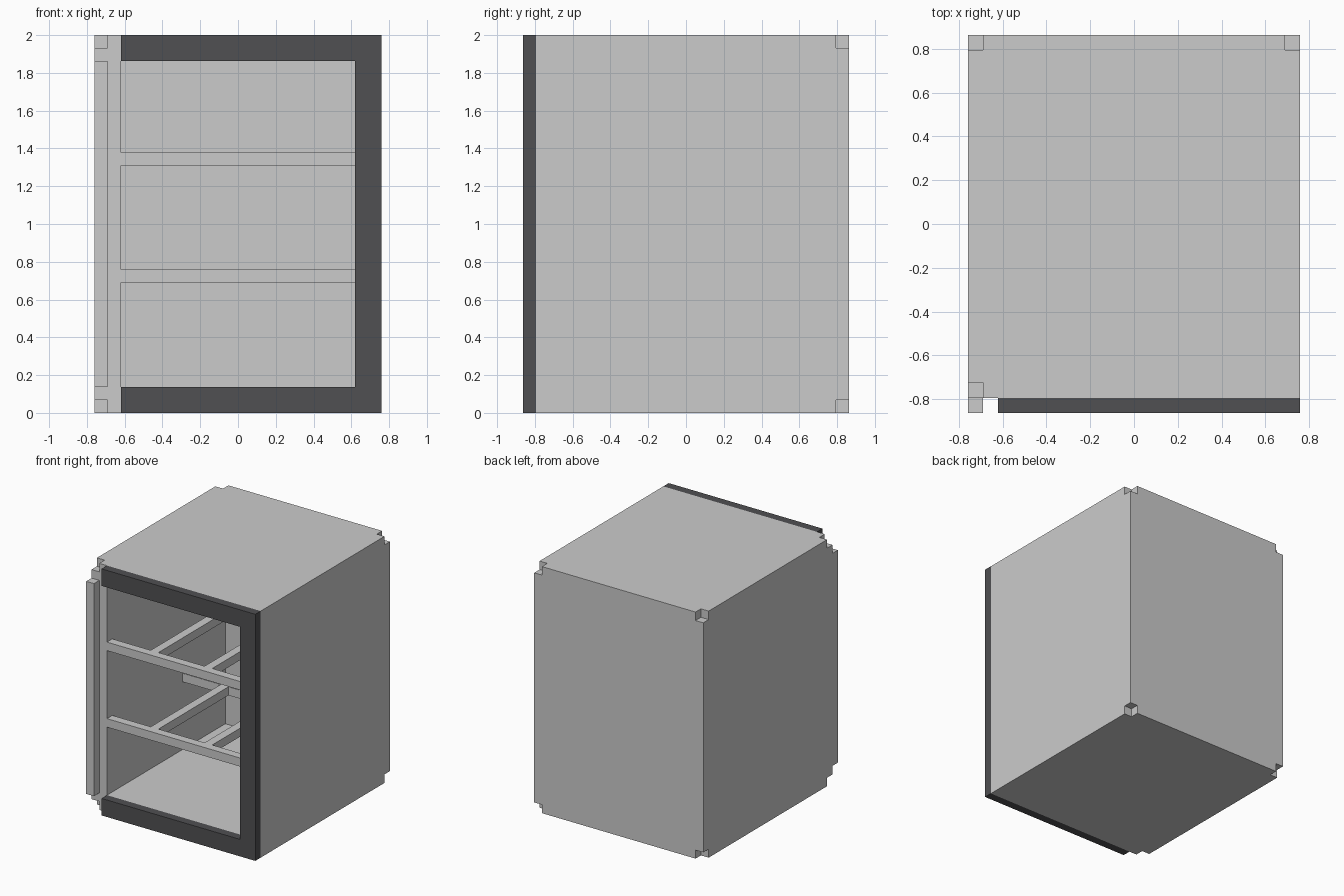
import bpy, bmesh
from mathutils import Vector, Matrix

if "Cube" in bpy.data.objects:
    bpy.data.objects.remove(bpy.data.objects["Cube"])

U = 2 / 29                      # block size: the model is 22 x 25 x 29 blocks
ORIGIN = Vector((-11 * U, -12.5 * U, 0))


def add_boxes(name, boxes):
    """One object from boxes given as (min corner, max corner) in blocks."""
    bm = bmesh.new()
    for lo, hi in boxes:
        a, b = Vector(lo) * U + ORIGIN, Vector(hi) * U + ORIGIN
        size = b - a
        bmesh.ops.create_cube(bm, size=1, matrix=Matrix.Translation((a + b) / 2)
                              @ Matrix.Diagonal((size.x, size.y, size.z, 1)))
    mesh = bpy.data.meshes.new(name)
    bm.to_mesh(mesh)
    bm.free()
    obj = bpy.data.objects.new(name, mesh)
    bpy.context.collection.objects.link(obj)
    return obj


def carve(obj, boxes):
    """Cut boxes out of an object and drop the cutter."""
    cutter = add_boxes("cutter", boxes)
    cutter.hide_render = True
    mod = obj.modifiers.new("carve", 'BOOLEAN')
    mod.operation, mod.solver, mod.object = 'DIFFERENCE', 'EXACT', cutter
    bpy.context.view_layer.objects.active = obj
    bpy.ops.object.modifier_apply(modifier=mod.name)
    bpy.data.objects.remove(cutter)


# Cabinet body: hollow box, open at the front, with stepped corners
body = add_boxes("cabinet_body", [((0, 1, 0), (22, 25, 29))])
cuts = [((2, 0, 2), (20, 23, 27))]
for x0, x1, y0, y1 in ((-1, 1, 24, 26), (21, 23, 24, 26), (-1, 1, 0, 2)):
    for z0, z1 in ((-1, 1), (28, 30)):
        cuts.append(((x0, y0, z0), (x1, y1, z1)))
carve(body, cuts)

# Upright handle strip on the left front edge
add_boxes("handle_strip", [((0, 0, 2), (1, 1, 27))])

# Dark door frame, open on its left side
frame = add_boxes("door_frame", [((2, 0, 0), (22, 1, 29))])
carve(frame, [((1, -1, 2), (20, 2, 27))])
dark = bpy.data.materials.new("dark_grey")
dark.diffuse_color = (0.08, 0.08, 0.085, 1)
dark.use_nodes = True
dark.node_tree.nodes["Principled BSDF"].inputs["Base Color"].default_value = dark.diffuse_color
frame.data.materials.append(dark)

# Two slatted shelves
for name, z in (("lower_shelf", 10), ("upper_shelf", 19)):
    shelf = add_boxes(name, [((2, 1, z), (20, 16, z + 1))])
    carve(shelf, [((x0, 2, z - 1), (x1, 15, z + 2))
                  for x0, x1 in ((1, 7), (8, 14), (15, 21))])
